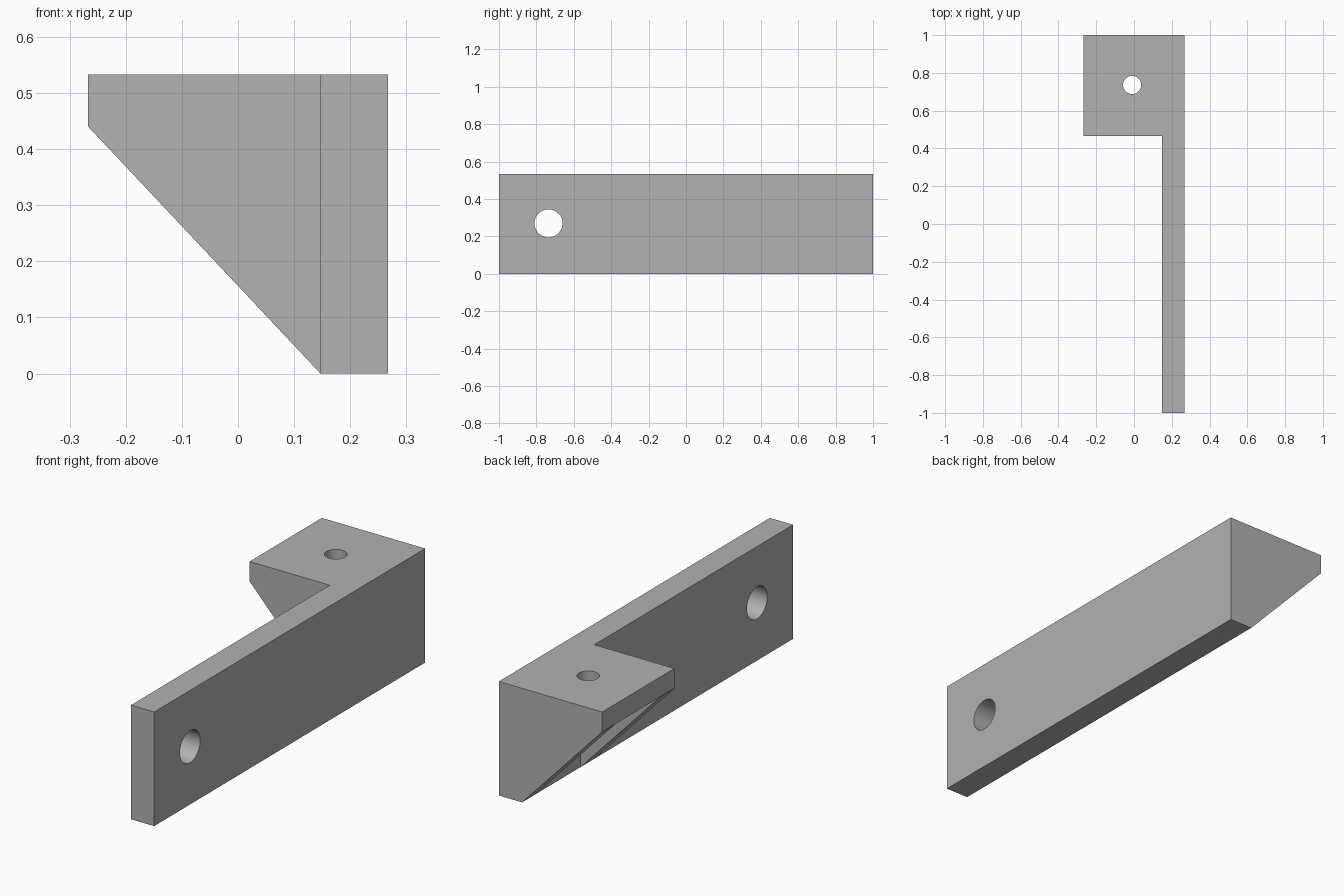
import bpy
import bmesh
import math
from mathutils import Matrix

old = bpy.data.objects.get("Cube")
if old:
    bpy.data.objects.remove(old, do_unlink=True)

# One plain grey for the whole bracket
grey = bpy.data.materials.new("plain_grey")
grey.use_nodes = True
colour = (0.445, 0.445, 0.445, 1)
grey.diffuse_color = colour
grey.node_tree.nodes["Principled BSDF"].inputs["Base Color"].default_value = colour

# Main dimensions
HALF_W, HALF_L, HEIGHT = 0.267, 1.0, 0.533
WALL_X = 0.147        # inner face of the long plate
SHELF_Y = 0.467       # front edge of the shelf
SHELF_Z = 0.44        # underside of the shelf
GUSSET = 0.1          # thickness of each side web


def finish(name, bm):
    bmesh.ops.recalc_face_normals(bm, faces=bm.faces)
    mesh = bpy.data.meshes.new(name)
    bm.to_mesh(mesh)
    bm.free()
    mesh.materials.append(grey)
    obj = bpy.data.objects.new(name, mesh)
    bpy.context.collection.objects.link(obj)
    return obj


def prism(name, profile, y0, y1):
    """Extrude an (x, z) outline along y."""
    bm = bmesh.new()
    face = bm.faces.new([bm.verts.new((x, y0, z)) for x, z in profile])
    new = bmesh.ops.extrude_face_region(bm, geom=[face])["geom"]
    verts = [v for v in new if isinstance(v, bmesh.types.BMVert)]
    bmesh.ops.translate(bm, verts=verts, vec=(0, y1 - y0, 0))
    return finish(name, bm)


def block(name, x0, x1, y0, y1, z0, z1):
    return prism(name, [(x0, z0), (x1, z0), (x1, z1), (x0, z1)], y0, y1)


def drill(obj, centre, radius, rotation):
    """Cut a round through hole, then remove the cutter."""
    bm = bmesh.new()
    bmesh.ops.create_cone(bm, cap_ends=True, segments=48, radius1=radius,
                          radius2=radius, depth=0.5,
                          matrix=Matrix.Translation(centre) @ rotation)
    cutter = finish("hole_cutter", bm)
    cutter.hide_render = True
    mod = obj.modifiers.new("hole", 'BOOLEAN')
    mod.operation = 'DIFFERENCE'
    mod.solver = 'EXACT'
    mod.object = cutter
    bpy.ops.object.select_all(action='DESELECT')
    bpy.context.view_layer.objects.active = obj
    obj.select_set(True)
    bpy.ops.object.modifier_apply(modifier=mod.name)
    bpy.data.objects.remove(cutter, do_unlink=True)
    bpy.ops.object.shade_smooth_by_angle(angle=math.radians(30))


# Long upright plate with its mounting hole
plate = block("long_plate", WALL_X, HALF_W, -HALF_L, HALF_L, 0, HEIGHT)
drill(plate, (0.2, -0.735, 0.27), 0.075, Matrix.Rotation(math.pi / 2, 4, 'Y'))

# Square shelf with a smaller hole
shelf = block("shelf", -HALF_W, WALL_X, SHELF_Y, HALF_L, SHELF_Z, HEIGHT)
drill(shelf, (-0.01, 0.736, 0.49), 0.048, Matrix.Identity(4))

# Triangular webs under both ends of the shelf
web = [(WALL_X, 0), (WALL_X, SHELF_Z), (-HALF_W, SHELF_Z)]
prism("front_gusset", web, SHELF_Y, SHELF_Y + GUSSET)
prism("back_gusset", web, HALF_L - GUSSET, HALF_L)
